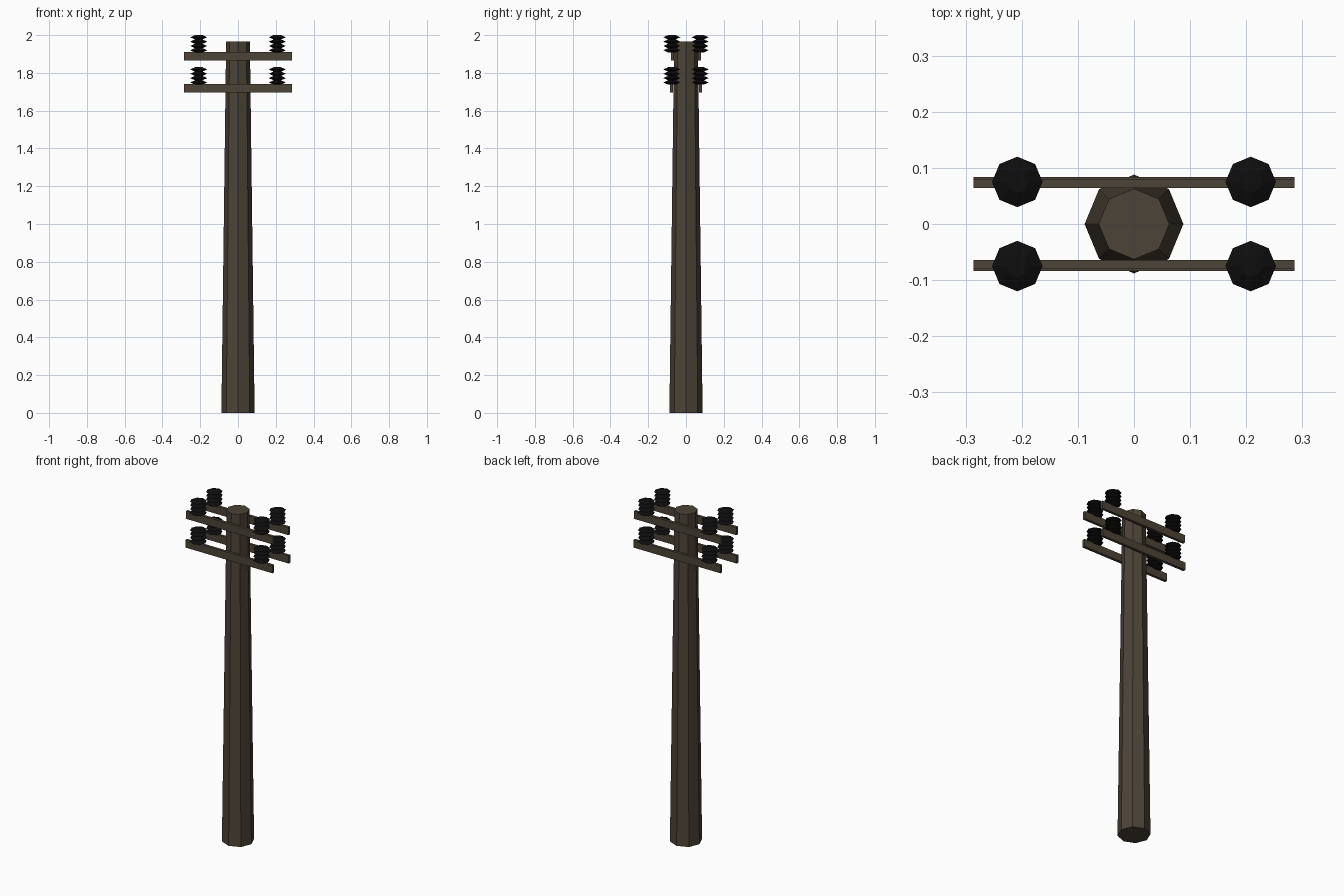
import bpy, bmesh, math

if "Cube" in bpy.data.objects:
    bpy.data.objects.remove(bpy.data.objects["Cube"])


def material(name, rgb):
    m = bpy.data.materials.new(name)
    m.diffuse_color = (*rgb, 1)
    m.use_nodes = True
    m.node_tree.nodes["Principled BSDF"].inputs["Base Color"].default_value = m.diffuse_color
    return m


wood = material("dark brown wood", (0.072, 0.056, 0.038))
black = material("black ceramic", (0.004, 0.004, 0.004))


def finish(name, bm, mat, loc=(0, 0, 0)):
    bmesh.ops.recalc_face_normals(bm, faces=bm.faces)
    me = bpy.data.meshes.new(name)
    bm.to_mesh(me)
    bm.free()
    me.materials.append(mat)
    ob = bpy.data.objects.new(name, me)
    ob.location = loc
    bpy.context.collection.objects.link(ob)


def lathe(name, profile, mat, loc=(0, 0, 0), sides=8):
    """Capped low-poly turned shape from (radius, height) points."""
    bm = bmesh.new()
    rings = []
    for r, z in profile:
        rings.append([bm.verts.new((r * math.cos(2 * math.pi * i / sides),
                                    r * math.sin(2 * math.pi * i / sides), z))
                      for i in range(sides)])
    for a, b in zip(rings, rings[1:]):
        for i in range(sides):
            j = (i + 1) % sides
            bm.faces.new((a[i], a[j], b[j], b[i]))
    bm.faces.new(rings[0][::-1])
    bm.faces.new(rings[-1])
    finish(name, bm, mat, loc)


def box(name, size, mat, loc):
    bm = bmesh.new()
    bmesh.ops.create_cube(bm, size=1)
    bmesh.ops.scale(bm, vec=size, verts=bm.verts)
    finish(name, bm, mat, loc)


# Tapered octagonal pole
lathe("pole", [(0.088, 0), (0.063, 1.965)], wood)

# Ribbed insulator profile: four sharp discs on a narrow core
ribs = [(0.020, 0.0)]
for k in range(4):
    ribs += [(0.045, 0.0115 + 0.023 * k), (0.020, 0.023 * (k + 1))]

# Two levels of paired crossarms, each carrying two insulators
for level, z, arm_y in (("lower", 1.718, 0.076), ("upper", 1.888, 0.0725)):
    for side, s in (("front", -1), ("back", 1)):
        box(f"{level}_{side}_crossarm", (0.572, 0.016, 0.046), wood,
            (0, s * arm_y, z))
        for end, e in (("left", -1), ("right", 1)):
            lathe(f"{level}_{side}_{end}_insulator", ribs, black,
                  (e * 0.208, s * 0.075, z + 0.020))
